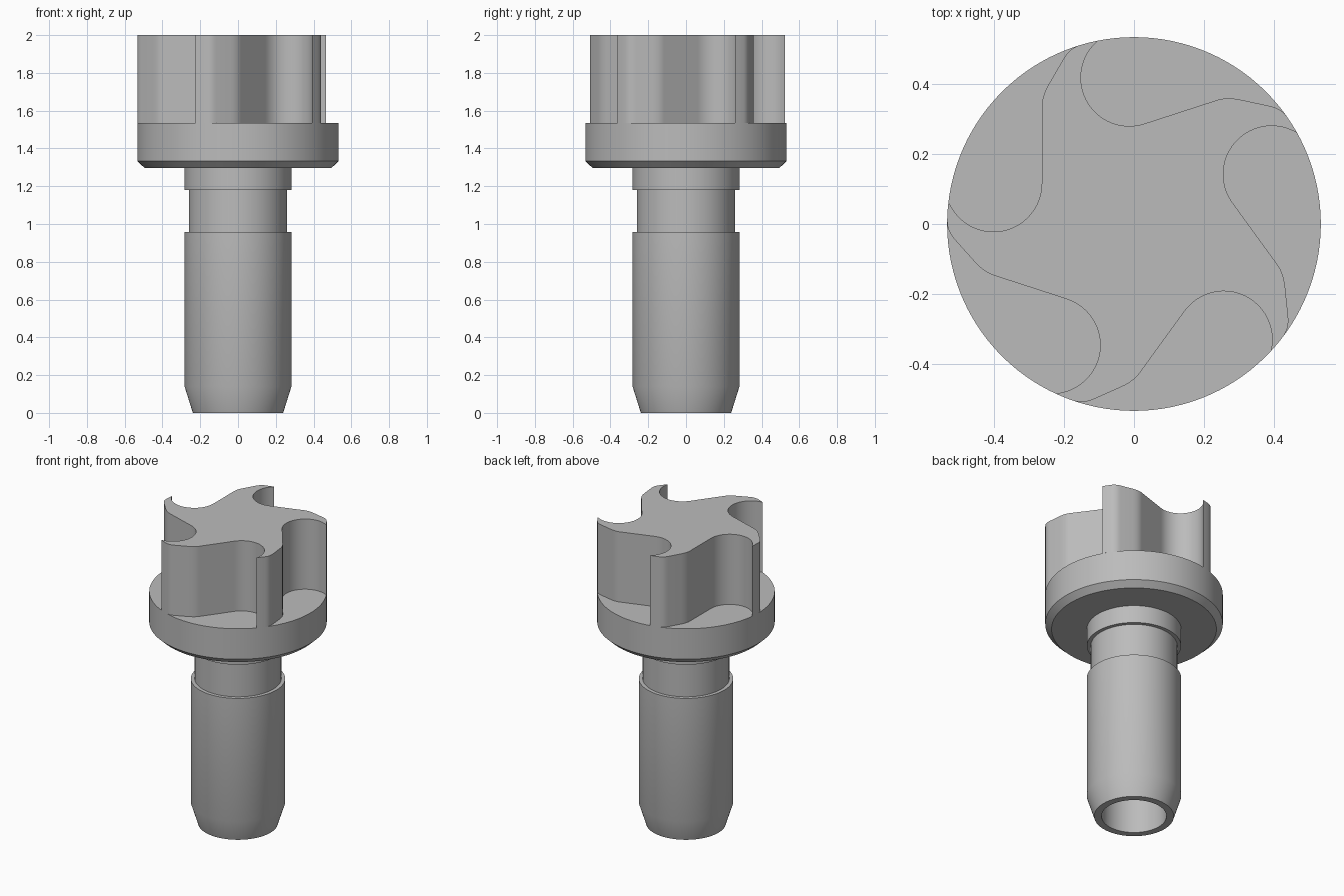
import bpy, bmesh
from math import radians, sin, cos, hypot, atan2
from mathutils import Vector, Matrix

cube = bpy.data.objects.get("Cube")
if cube:
    bpy.data.objects.remove(cube, do_unlink=True)

GREY = (0.5, 0.5, 0.5, 1)
metal = bpy.data.materials.new("plain grey metal")
metal.use_nodes = True
metal.diffuse_color = GREY
metal.node_tree.nodes["Principled BSDF"].inputs["Base Color"].default_value = GREY

RIM, DECK, TOP = 0.533, 1.535, 2.0


def finish(bm, name):
    bmesh.ops.recalc_face_normals(bm, faces=bm.faces)
    mesh = bpy.data.meshes.new(name)
    bm.to_mesh(mesh)
    bm.free()
    mesh.materials.append(metal)
    obj = bpy.data.objects.new(name, mesh)
    bpy.context.collection.objects.link(obj)
    bpy.ops.object.select_all(action='DESELECT')
    obj.select_set(True)
    bpy.context.view_layer.objects.active = obj
    bpy.ops.object.shade_smooth_by_angle(angle=radians(30))
    return obj


def revolve(name, profile, steps=120):
    bm = bmesh.new()
    verts = [bm.verts.new((r, 0, z)) for r, z in profile]
    edges = [bm.edges.new(pair) for pair in zip(verts, verts[1:])]
    bmesh.ops.spin(bm, geom=verts + edges, cent=(0, 0, 0), axis=(0, 0, 1),
                   angle=radians(360), steps=steps)
    bmesh.ops.remove_doubles(bm, verts=bm.verts, dist=0.0001)
    return finish(bm, name)


def arc(cx, cy, r, start, end, n):
    angles = [radians(start + (end - start) * i / n) for i in range(n + 1)]
    return [Vector((cx + r * cos(a), cy + r * sin(a), 0)) for a in angles]


def fillet(a, corner, b, n=6):
    a, c, b = (Vector((*p, 0)) for p in (a, corner, b))
    return [a * (1 - t) ** 2 + c * 2 * t * (1 - t) + b * t * t
            for t in (i / n for i in range(n + 1))]


# Hollow shank with grooved neck and chamfered flange
revolve("shank_and_flange", [
    (0, 1.2), (0.195, 1.2), (0.195, 0), (0.239, 0), (0.283, 0.14),
    (0.283, 0.957), (0.26, 0.957), (0.26, 1.18), (0.283, 1.18),
    (0.283, 1.297), (0.495, 1.297), (RIM, 1.333), (RIM, DECK), (0, DECK)])

# One hooked slot: round pocket, straight wall, bend, rounded tip, rim land
slot = arc(-0.401, 0.116, 0.138, 202.5, 360, 24)
slot[0] = slot[0].normalized() * RIM
slot += fillet((-0.263, 0.335), (-0.263, 0.364), (-0.243, 0.399))
slot += fillet((-0.2, 0.473), (-0.184, 0.501), (-0.155, 0.51))
slot[-1] = slot[-1].normalized() * RIM
first = atan2(slot[0].y, slot[0].x) - radians(72)
last = atan2(slot[-1].y, slot[-1].x)
slot += [Vector((RIM * cos(a), RIM * sin(a), 0))
         for a in (last + (first - last) * k / 3 for k in (1, 2))]

# Five-bladed head, repeated around the axis
bm = bmesh.new()
ring = []
for k in range(5):
    turn = Matrix.Rotation(radians(-72 * k), 3, 'Z')
    ring += [bm.verts.new(turn @ p + Vector((0, 0, TOP))) for p in slot]
cap = bm.faces.new(ring)
walls = bmesh.ops.extrude_edge_only(bm, edges=list(cap.edges))
low = [g for g in walls["geom"] if isinstance(g, bmesh.types.BMVert)]
bmesh.ops.translate(bm, verts=low, vec=(0, 0, DECK - TOP))
finish(bm, "bladed_head")
